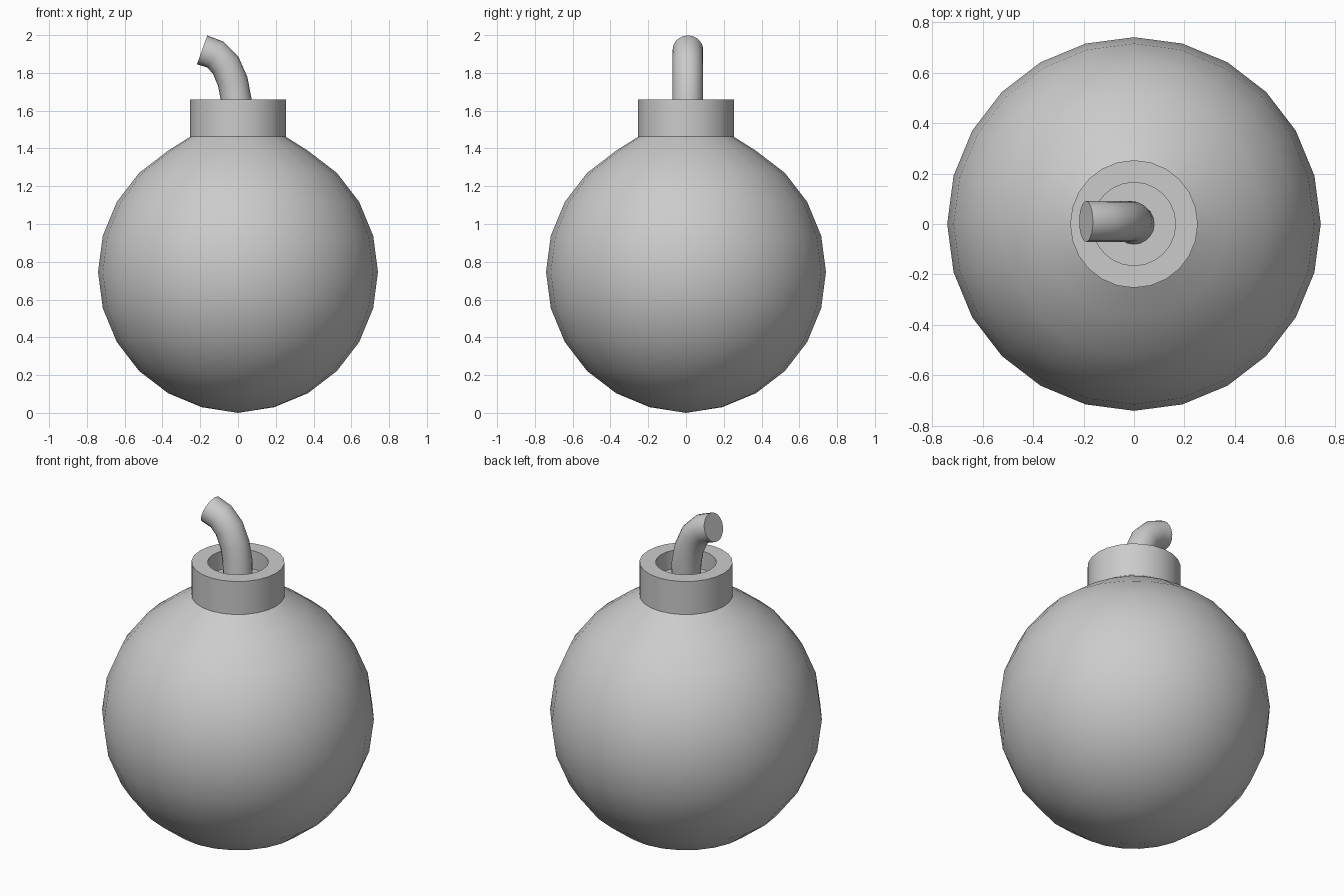
import bpy, bmesh, math
from mathutils import Vector

if "Cube" in bpy.data.objects:
    bpy.data.objects.remove(bpy.data.objects["Cube"])

SIDES = 24
R, CZ = 0.741, 0.746


def finish(name, bm, angle=40):
    bmesh.ops.remove_doubles(bm, verts=bm.verts, dist=0.0005)
    bmesh.ops.recalc_face_normals(bm, faces=bm.faces)
    me = bpy.data.meshes.new(name)
    bm.to_mesh(me)
    bm.free()
    ob = bpy.data.objects.new(name, me)
    bpy.context.collection.objects.link(ob)
    bpy.ops.object.select_all(action='DESELECT')
    ob.select_set(True)
    bpy.context.view_layer.objects.active = ob
    bpy.ops.object.shade_smooth_by_angle(angle=math.radians(angle))
    return ob


def lathe(name, profile):
    bm = bmesh.new()
    vs = [bm.verts.new((r, 0, z)) for r, z in profile]
    es = [bm.edges.new(p) for p in zip(vs, vs[1:])]
    bmesh.ops.spin(bm, geom=vs + es, cent=(0, 0, 0), axis=(0, 0, 1),
                   angle=math.tau, steps=SIDES)
    return finish(name, bm)


def tube(name, path, radius, sides):
    bm = bmesh.new()
    pts = [Vector(p) for p in path]
    rings = []
    for i, p in enumerate(pts):
        t = (pts[min(i + 1, len(pts) - 1)] - pts[max(i - 1, 0)]).normalized()
        u = Vector((0, 1, 0)).cross(t).normalized()
        v = t.cross(u)
        rings.append([bm.verts.new(p + radius * (math.cos(a) * u + math.sin(a) * v))
                      for a in (math.tau * k / sides for k in range(sides))])
    for a, b in zip(rings, rings[1:]):
        for k in range(sides):
            n = (k + 1) % sides
            bm.faces.new((a[k], a[n], b[n], b[k]))
    bm.faces.new(rings[0])
    bm.faces.new(rings[-1])
    return finish(name, bm)


# Round shell, with its top ring widened into a hollow collar
profile = [(0, 0.0)]
for i in range(1, 11):
    a = math.radians(-90 + 15 * i)
    profile.append((R * math.cos(a), CZ + R * math.sin(a)))
profile += [(0.253, 1.462), (0.253, 1.66), (0.165, 1.66), (0.165, 1.55), (0, 1.55)]
lathe("round_body", profile)

# Bent fuse
tube("fuse", [(0, 0, 1.54), (-0.01, 0.01, 1.66), (-0.028, 0.01, 1.755),
              (-0.066, 0.01, 1.842), (-0.12, 0.01, 1.897), (-0.19, 0.01, 1.922)],
     0.081, 20)
